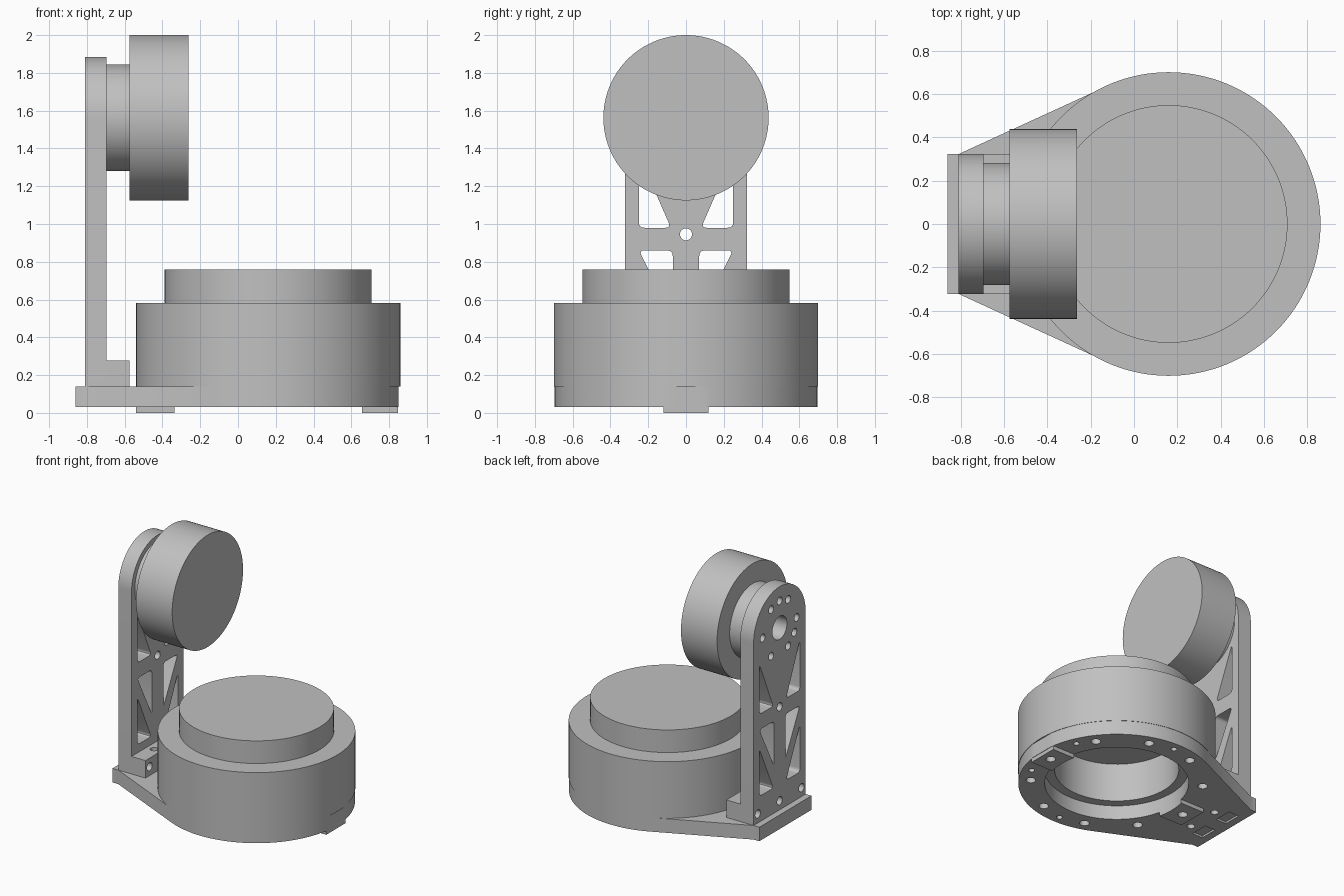
import bpy, bmesh
from math import pi, cos, sin, radians
from mathutils import Vector

old = bpy.data.objects.get("Cube")
if old:
    bpy.data.objects.remove(old)

grey = bpy.data.materials.new("plain grey")
grey.use_nodes = True
grey.diffuse_color = (0.53, 0.53, 0.53, 1)
grey.node_tree.nodes["Principled BSDF"].inputs["Base Color"].default_value = grey.diffuse_color

CX = 0.16        # turntable centre along x
HUB_Z = 1.5625   # wheel axis height
ARM_BACK, ARM_FRONT, HUB_FRONT = -0.81, -0.695, -0.575
HALF = 0.322     # half width of the arm
parts = []


def circle(u, v, r, n=32, start=0, end=2 * pi, closed=True):
    steps = n if closed else n - 1
    return [(u + r * cos(start + (end - start) * i / steps),
             v + r * sin(start + (end - start) * i / steps)) for i in range(n)]


def rect(u0, u1, v0, v1):
    return [(u0, v0), (u1, v0), (u1, v1), (u0, v1)]


def rounded(points, r=0.03, n=5):
    """Soften each corner of an outline with a small curve."""
    out = []
    for i, p in enumerate(points):
        p = Vector(p)
        a, b = Vector(points[i - 1]), Vector(points[(i + 1) % len(points)])
        a, b = p + (a - p).normalized() * r, p + (b - p).normalized() * r
        for k in range(n):
            t = k / (n - 1)
            out.append(tuple(a * (1 - t) ** 2 + p * 2 * t * (1 - t) + b * t * t))
    return out


def add_prism(bm, outline, axis, lo, hi):
    """Extrude a 2D outline along x (outline in y, z) or z (outline in x, y)."""
    place = (lambda u, v, w: (w, u, v)) if axis == "x" else (lambda u, v, w: (u, v, w))
    low = [bm.verts.new(place(u, v, lo)) for u, v in outline]
    high = [bm.verts.new(place(u, v, hi)) for u, v in outline]
    bm.faces.new(low)
    bm.faces.new(high)
    for i in range(len(low)):
        bm.faces.new((low[i - 1], low[i], high[i], high[i - 1]))


def make_object(name, bm):
    bmesh.ops.recalc_face_normals(bm, faces=bm.faces[:])
    mesh = bpy.data.meshes.new(name)
    bm.to_mesh(mesh)
    bm.free()
    obj = bpy.data.objects.new(name, mesh)
    bpy.context.collection.objects.link(obj)
    return obj


def part(name, outline, axis, lo, hi, cuts=()):
    """Make a solid prism and cut holes, each given as (outline, axis, lo, hi)."""
    bm = bmesh.new()
    add_prism(bm, outline, axis, lo, hi)
    obj = make_object(name, bm)
    obj.data.materials.append(grey)
    if cuts:
        bm = bmesh.new()
        for cut in cuts:
            add_prism(bm, *cut)
        cutter = make_object(name + "_cutter", bm)
        cutter.hide_render = True
        mod = obj.modifiers.new("holes", "BOOLEAN")
        mod.operation, mod.solver, mod.object = "DIFFERENCE", "EXACT", cutter
        bpy.context.view_layer.objects.active = obj
        bpy.ops.object.modifier_apply(modifier=mod.name)
        bpy.data.objects.remove(cutter)
    parts.append(obj)
    return obj


# Base plate: round with a tapering tongue, bore, bolt circle and pockets
tangent = radians(114.7)
outline = [(min(x, 0.85), y) for x, y in
           circle(CX, 0, 0.697, 96, -tangent, tangent, False)]
outline += [(ARM_BACK, HALF), (-0.86, HALF), (-0.86, -HALF), (ARM_BACK, -HALF)]
bore = (circle(CX, 0, 0.51, 96), "z", -0.1, 0.3)


def bolt(angle, radius, size):
    a = radians(angle)
    return (circle(CX + radius * cos(a), radius * sin(a), size, 20), "z", -0.1, 0.3)


bolts = [bolt(36 * i, 0.61, 0.035) for i in range(10)]
pins = [bolt(a, 0.63, 0.022) for a in (-90, -23, 23, 90)]
clamp_holes = [(circle(-0.635, s * 0.13, 0.028, 20), "z", -0.1, 0.5) for s in (-1, 1)]
pockets = [(rect(-0.8, -0.71, s * 0.13 - 0.07, s * 0.13 + 0.07), "z", -0.1, 0.045)
           for s in (-1, 1)]
part("base_plate", outline, "z", 0.03, 0.14, [bore] + bolts + pins + clamp_holes + pockets)

# Feet under the plate
part("left_foot", rect(0.6, 0.847, -0.12, 0.12), "z", 0, 0.03, [bore, bolts[0]])
part("right_foot", rect(-0.54, -0.28, -0.12, 0.12), "z", 0, 0.03, [bore, bolts[5]])

# Drum, open underneath, and the raised turntable
part("drum", circle(CX, 0, 0.7, 128), "z", 0.14, 0.583,
     [(circle(CX, 0, 0.44, 96), "z", 0, 0.44)])
part("turntable", circle(CX, 0, 0.548, 128), "z", 0.583, 0.76)

# Upright arm with a rounded head, lattice windows and bolt holes
side_holes = [(circle(y, 0.21, 0.032, 20), "x", -1, 0) for y in (-0.27, 0, 0.27)]
windows = []
for s in (-1, 1):
    for tri in ([(0.25, 0.98), (0.08, 0.98), (0.25, 1.37)],
                [(0.07, 0.86), (0.25, 0.86), (0.07, 0.51)],
                [(0.25, 0.34), (0.08, 0.34), (0.25, 0.71)]):
        windows.append((rounded([(s * y, z) for y, z in tri]), "x", -1, 0))
ring = [(circle(-0.21 * cos(radians(a)), HUB_Z + 0.21 * sin(radians(a)), 0.03, 20), "x", -1, 0)
        for a in (0, 60, 90, 120, 180, 240, 300, 330)]
hub_hole = (circle(0, HUB_Z, 0.09, 32), "x", -1, HUB_FRONT + 0.1)
centre_hole = (circle(0, 0.945, 0.032, 20), "x", -1, 0)
arm = circle(0, HUB_Z, HALF, 49, 0, pi, False) + [(-HALF, 0.14), (HALF, 0.14)]
part("arm", arm, "x", ARM_BACK, ARM_FRONT,
     side_holes + windows + ring + [hub_hole, centre_hole])
part("clamp_block", rect(-HALF, HALF, 0.14, 0.277), "x", ARM_FRONT, HUB_FRONT,
     side_holes + clamp_holes)

# Hub and wheel on the arm
part("hub", circle(0, HUB_Z, 0.282, 96), "x", ARM_FRONT, HUB_FRONT,
     [(circle(0, HUB_Z, 0.09, 32), "x", -1, HUB_FRONT - 0.02)])
part("wheel", circle(0, HUB_Z, 0.4375, 128), "x", HUB_FRONT, -0.263)

# Smooth the round walls, keep the rims sharp
bpy.ops.object.select_all(action="DESELECT")
for obj in parts:
    obj.select_set(True)
bpy.context.view_layer.objects.active = parts[0]
bpy.ops.object.shade_smooth_by_angle(angle=radians(30))
